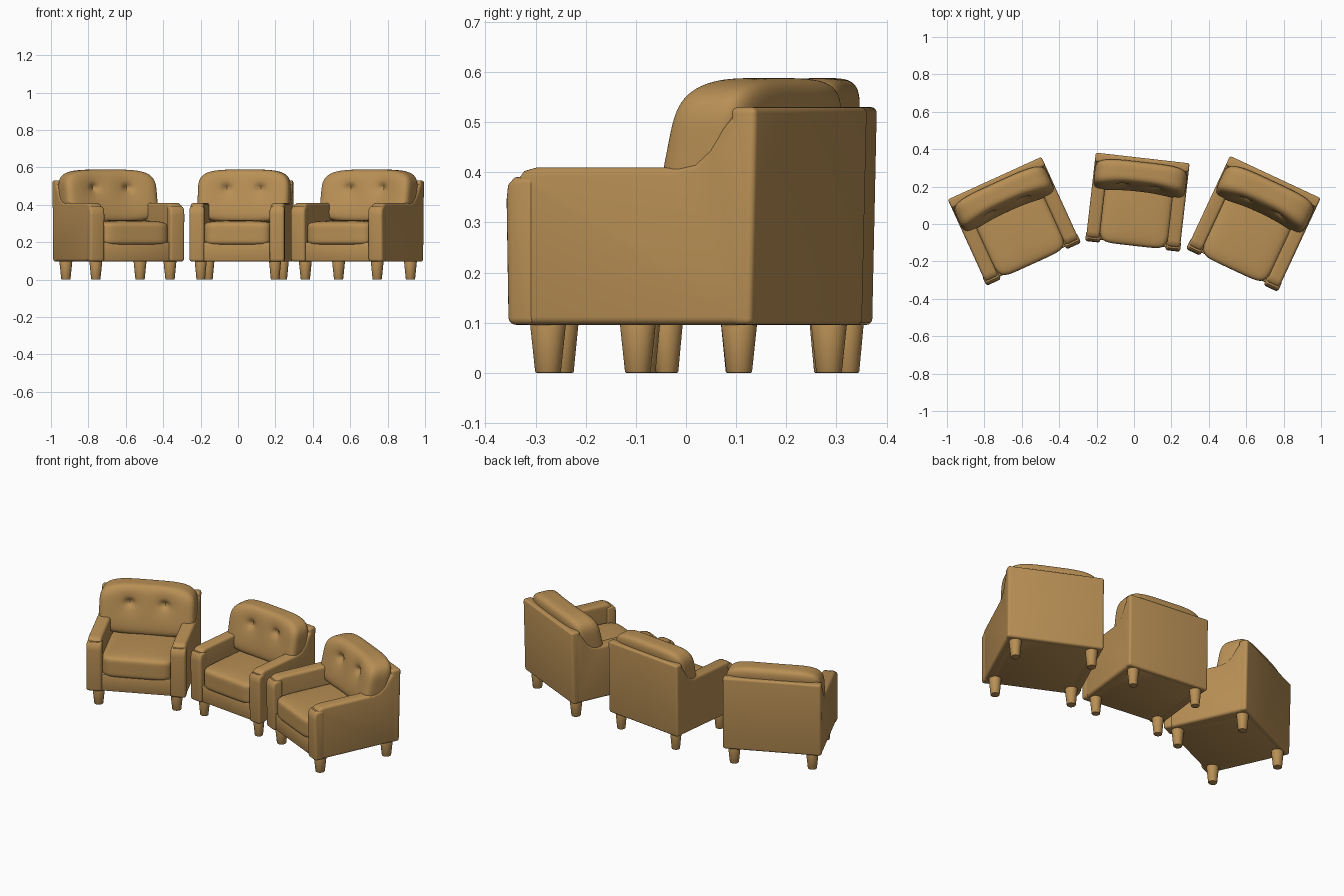
import bpy, bmesh, math
from mathutils import Matrix

if "Cube" in bpy.data.objects:
    bpy.data.objects.remove(bpy.data.objects["Cube"])

tan = bpy.data.materials.new("tan leather")
tan.diffuse_color = (0.48, 0.275, 0.09, 1)
tan.use_nodes = True
tan.node_tree.nodes["Principled BSDF"].inputs["Base Color"].default_value = tan.diffuse_color


def finish(bm, name, matrix, bevel=0.0, segments=4):
    """Turn a bmesh into a smooth, optionally bevelled object."""
    bmesh.ops.recalc_face_normals(bm, faces=bm.faces)
    me = bpy.data.meshes.new(name)
    bm.to_mesh(me)
    bm.free()
    me.materials.append(tan)
    ob = bpy.data.objects.new(name, me)
    bpy.context.collection.objects.link(ob)
    if bevel:
        mod = ob.modifiers.new("round", 'BEVEL')
        mod.width, mod.segments = bevel, segments
        mod.limit_method, mod.angle_limit = 'ANGLE', math.radians(50)
        mod.use_clamp_overlap = False
        bpy.context.view_layer.update()
        done = bpy.data.meshes.new_from_object(
            ob.evaluated_get(bpy.context.evaluated_depsgraph_get()))
        ob.modifiers.clear()
        ob.data = done
    ob.data.transform(matrix)
    bpy.ops.object.select_all(action='DESELECT')
    ob.select_set(True)
    bpy.context.view_layer.objects.active = ob
    bpy.ops.object.shade_smooth_by_angle(angle=math.radians(40))
    return ob


def extrude_yz(points, x0, x1):
    """Side profile (y, z) extruded from x0 to x1."""
    bm = bmesh.new()
    face = bm.faces.new([bm.verts.new((x0, y, z)) for y, z in points])
    ext = bmesh.ops.extrude_face_region(bm, geom=[face])
    for v in ext["geom"]:
        if isinstance(v, bmesh.types.BMVert):
            v.co.x = x1
    return bm


def pillow(center, half, n, cuts=22):
    """Puffy superellipsoid block with an even grid."""
    bm = bmesh.new()
    bmesh.ops.create_cube(bm, size=2)
    bmesh.ops.subdivide_edges(bm, edges=bm.edges[:], cuts=cuts, use_grid_fill=True)
    for v in bm.verts:
        r = sum(abs(c) ** n for c in v.co) ** (1 / n)
        for i in range(3):
            v.co[i] = center[i] + half[i] * v.co[i] / r
    return bm


ARM = [(-.238, .096), (-.238, .385), (-.225, .403), (-.20, .41), (.09, .41), (.125, .418),
       (.155, .445), (.18, .485), (.205, .517), (.23, .53), (.25, .53), (.242, .096)]
ARM_FRONT = [(-.255, .096), (-.259, .345), (-.256, .375), (-.243, .39), (-.20, .393), (-.20, .096)]
BASE = [(-.24, .096), (-.243, .2), (.22, .2), (.22, .096)]
BACK = [(.20, .096), (.20, .53), (.252, .53), (.242, .096)]


def armchair(x, y, angle, width, depth):
    m = (Matrix.Translation((x, y, 0)) @ Matrix.Rotation(math.radians(angle), 4, 'Z')
         @ Matrix.Diagonal((width / .53, depth / .51, 1, 1)))

    # frame: base, back panel, arms with padded fronts
    finish(extrude_yz(BASE, -.22, .22), "base", m, .008, 2)
    finish(extrude_yz(BACK, -.265, .265), "back_panel", m, .012)
    for s in (-1, 1):
        finish(extrude_yz(ARM, s * .19, s * .265), "arm", m, .016)
        finish(extrude_yz(ARM_FRONT, s * .185, s * .268), "arm_front", m, .014)

    # seat cushion, slightly crowned
    bm = pillow((0, -.045, .245), (.194, .21, .066), 7)
    for v in bm.verts:
        if v.co.z > .25:
            v.co.z += .008 * math.cos(v.co.x * 8) * math.cos((v.co.y + .045) * 7)
    finish(bm, "seat_cushion", m)

    # back cushion: leaning, wrapping forward at both ends, two tufts
    bm = pillow((0, .135, .448), (.26, .08, .14), 4.2, 34)
    for v in bm.verts:
        front = max(0, (.135 - v.co.y) / .08)
        u = abs(v.co.x) / .26
        v.co.y += .2 * (v.co.z - .455) + front * (.02 - .045 * u ** 2.5)
        d2 = (abs(v.co.x) - .095) ** 2 + (v.co.z - .49) ** 2
        v.co.y += front * (.022 * math.exp(-d2 / .0004) + .012 * math.exp(-d2 / .003))
    finish(bm, "back_cushion", m)

    # tapered round legs
    for sx in (-1, 1):
        for sy in (-1, 1):
            bm = bmesh.new()
            bmesh.ops.create_cone(bm, cap_ends=True, segments=24, radius1=.024, radius2=.034,
                                  depth=.1, matrix=Matrix.Translation((sx * .21, sy * .195, .05)))
            finish(bm, "leg", m, .003, 2)


# the row of three chairs in an arc
armchair(-.642, .018, 24.5, .55, .505)
armchair(.02, .12, -6.5, .505, .475)
armchair(.641, .005, -25, .535, .55)
